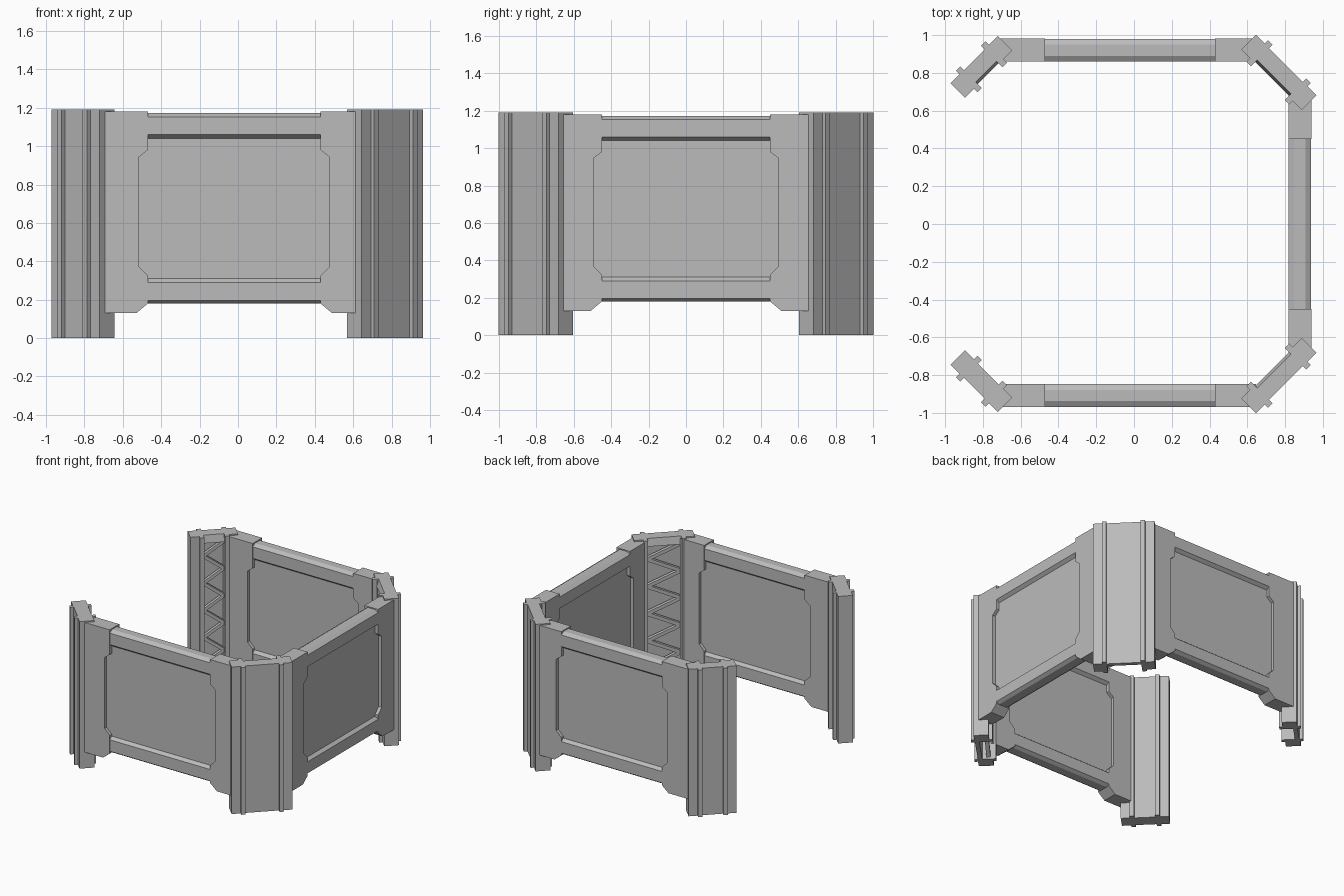
import bpy, bmesh, math
from mathutils import Matrix, Vector

cube = bpy.data.objects.get("Cube")
if cube:
    bpy.data.objects.remove(cube, do_unlink=True)

grey = bpy.data.materials.new("plain_grey")
grey.use_nodes = True
colour = (0.5, 0.5, 0.5, 1)
grey.diffuse_color = colour
grey.node_tree.nodes["Principled BSDF"].inputs["Base Color"].default_value = colour

HEIGHT = 1.19


def prism(bm, points, lo, hi, axis):
    """Extrude a flat outline from lo to hi along the given axis."""
    place = {"x": lambda p: Vector((lo, p[0], p[1])),
             "y": lambda p: Vector((p[0], lo, p[1])),
             "z": lambda p: Vector((p[0], p[1], lo))}[axis]
    face = bm.faces.new([bm.verts.new(place(p)) for p in points])
    moved = bmesh.ops.extrude_face_region(bm, geom=[face])["geom"]
    shift = Vector([(hi - lo) if a == axis else 0 for a in "xyz"])
    bmesh.ops.translate(bm, vec=shift, verts=[v for v in moved if isinstance(v, bmesh.types.BMVert)])


def box(bm, x, y, z):
    prism(bm, [(x[0], y[0]), (x[1], y[0]), (x[1], y[1]), (x[0], y[1])], z[0], z[1], "z")


def finish(bm, name, place):
    bmesh.ops.recalc_face_normals(bm, faces=bm.faces)
    mesh = bpy.data.meshes.new(name)
    bm.to_mesh(mesh)
    bm.free()
    mesh.materials.append(grey)
    obj = bpy.data.objects.new(name, mesh)
    bpy.context.collection.objects.link(obj)
    obj.matrix_world = place


def facing(x, y, nx, ny):
    """Place a part so that its local -y side faces (nx, ny)."""
    return Matrix.Translation((x, y, 0)) @ Matrix.Rotation(math.atan2(nx, -ny), 4, "Z")


def wall(name, place, lo, hi):
    # rails and thin panel share one cross-section
    half = [(0.035, 0.18), (0.06, 0.197), (0.06, 0.29), (0.035, 0.31),
            (0.035, 1.04), (0.06, 1.06), (0.06, 1.153), (0.03, 1.172)]
    bm = bmesh.new()
    prism(bm, half + [(-y, z) for y, z in reversed(half)], -0.452, 0.452, "x")
    finish(bm, name + "_panel_and_rails", place)
    # notched end frames
    for side, end, label in ((-1, -lo, "a"), (1, hi, "b")):
        outline = [(end, 0.13), (0.51, 0.13), (0.45, 0.18), (0.45, 0.325), (0.495, 0.37),
                   (0.495, 0.945), (0.45, 0.98), (0.45, 1.18), (end, 1.18)]
        bm = bmesh.new()
        prism(bm, [(side * x, z) for x, z in outline], -0.061, 0.061, "y")
        # panel strip that fills the notch
        box(bm, sorted((side * 0.44, side * 0.51)), (-0.035, 0.035), (0.3, 1.0))
        finish(bm, f"{name}_end_frame_{label}", place)


def corner(name, place, length, is_open):
    end = length / 2
    rib_out, rib_in = end - 0.067, end - 0.1
    # half outline of the post: outer web, rib, end block, rib, inner web
    outer = [(rib_in, -0.053), (rib_in, -0.08), (rib_out, -0.08), (rib_out, -0.055), (end, -0.055)]
    half = outer + [(x, -y) for x, y in reversed(outer)]
    if is_open:
        half.append((rib_in, -0.02))
    bm = bmesh.new()
    prism(bm, half + [(-x, y) for x, y in reversed(half)], 0, HEIGHT, "z")
    finish(bm, name + "_post", place)
    if not is_open:
        return
    # top cap with a sloping inner face
    bm = bmesh.new()
    prism(bm, [(-0.03, 1.13), (0.05, 1.13), (0.035, HEIGHT), (-0.03, HEIGHT)], -rib_in, rib_in, "x")
    finish(bm, name + "_top_cap", place)
    # zigzag lattice
    bm = bmesh.new()
    bars, thick = 10, 0.03
    step = (1.13 - 0.03) / bars
    for i in range(bars):
        side = 1 if i % 2 else -1
        z = 0.03 + i * step
        prism(bm, [(side * rib_in, z - thick / 2), (-side * rib_in, z + step - thick / 2),
                   (-side * rib_in, z + step + thick / 2), (side * rib_in, z + thick / 2)],
              0.01, 0.04, "y")
    finish(bm, name + "_lattice", place)


# three walls
wall("front_wall", facing(-0.02, -0.908, 0, -1), -0.695, 0.665)
wall("back_wall", facing(-0.02, 0.92, 0, 1), -0.665, 0.695)
wall("side_wall", facing(0.878, 0, 1, 0), -0.68, 0.68)

# four diagonal corners
for y, label in ((-1, "front"), (1, "back")):
    corner(label + "_left_corner", facing(0.766, y * 0.803, 1, y), 0.453, True)
    corner(label + "_right_corner", facing(-0.808, y * 0.832, -1, y), 0.355, y > 0)
